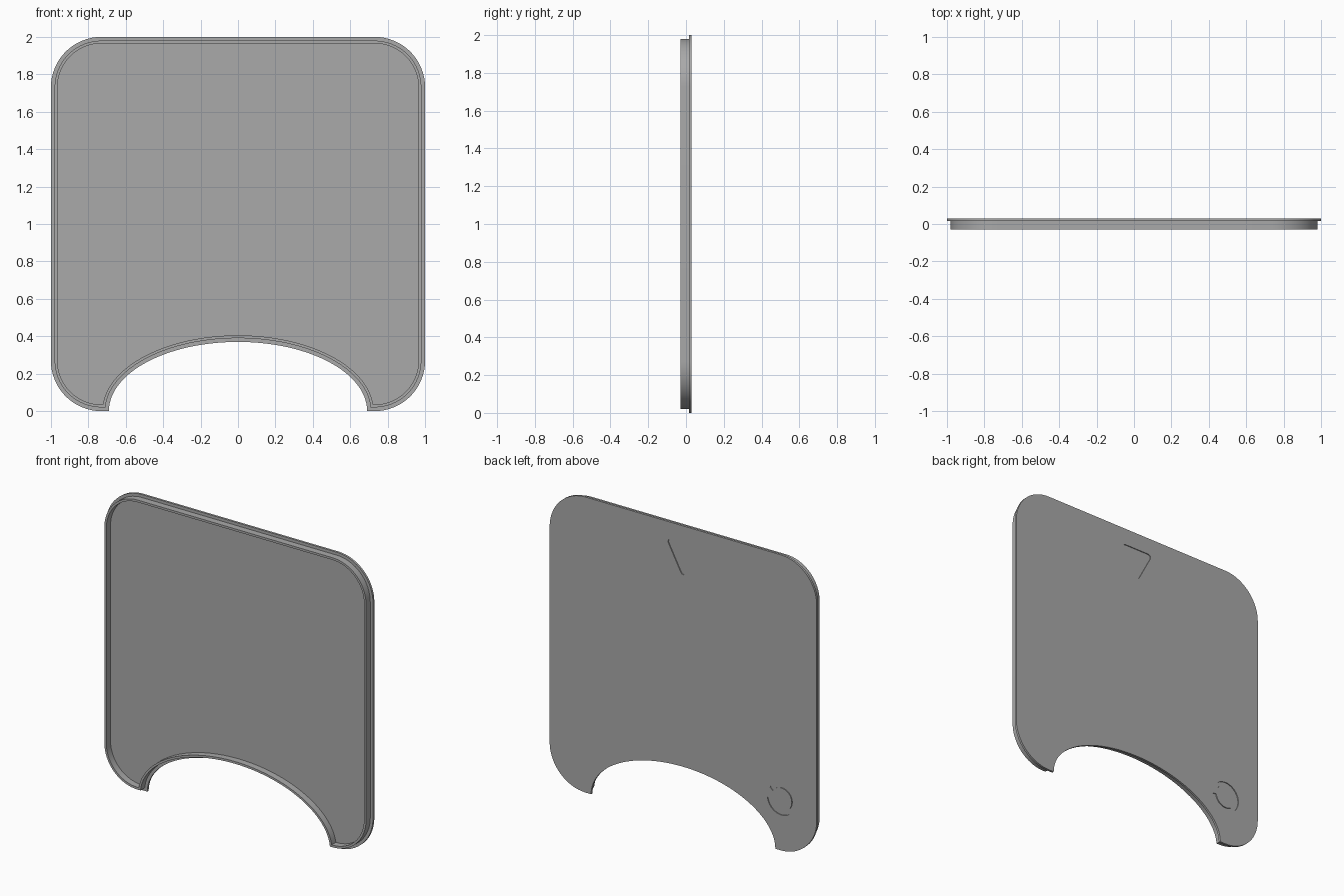
import bpy, bmesh
from math import sin, cos, pi, sqrt, asin, radians

cube = bpy.data.objects.get("Cube")
if cube:
    bpy.data.objects.remove(cube, do_unlink=True)

CORNER = 0.27              # corner radius of the cover
ARCH_W, ARCH_H = 0.69, 0.37  # half width and height of the arched cutout
FRONT, SEAM, BACK = -0.03, 0.015, 0.03
MARK_DEPTH = 0.006

grey = bpy.data.materials.new("plain grey")
grey.use_nodes = True
colour = (0.4, 0.4, 0.4, 1)
grey.diffuse_color = colour
grey.node_tree.nodes["Principled BSDF"].inputs["Base Color"].default_value = colour


def arc(cx, cz, r, a0, a1, n):
    """Points on a circle in the xz plane, angles in degrees."""
    angles = [radians(a0 + (a1 - a0) * i / n) for i in range(n + 1)]
    return [(cx + r * cos(a), cz + r * sin(a)) for a in angles]


def outline(d):
    """Rounded square with an arched cutout, shrunk inwards by d."""
    r, c = CORNER - d, 1 - CORNER
    pts = []
    for cx, cz, start in ((c, CORNER, -90), (c, 2 - CORNER, 0),
                          (-c, 2 - CORNER, 90), (-c, CORNER, 180)):
        pts += arc(cx, cz, r, start, start + 90, 16)
    w, h = ARCH_W + d, ARCH_H + d
    low, n = asin(d / h), 56
    for i in range(n + 1):
        a = pi - low - (pi - 2 * low) * i / n
        pts.append((w * cos(a), h * sin(a)))
    return pts


def finish(name, bm):
    bmesh.ops.recalc_face_normals(bm, faces=bm.faces)
    mesh = bpy.data.meshes.new(name)
    bm.to_mesh(mesh)
    bm.free()
    mesh.materials.append(grey)
    obj = bpy.data.objects.new(name, mesh)
    bpy.context.collection.objects.link(obj)
    return obj


def prism(name, pts, y0, y1):
    bm = bmesh.new()
    face = bm.faces.new([bm.verts.new((x, y0, z)) for x, z in pts])
    out = bmesh.ops.extrude_face_region(bm, geom=[face])
    verts = [v for v in out["geom"] if isinstance(v, bmesh.types.BMVert)]
    bmesh.ops.translate(bm, verts=verts, vec=(0, y1 - y0, 0))
    return finish(name, bm)


def rim(name, outer, inner, y0, y1):
    """Upright wall between two outlines, open where it meets the panel."""
    bm = bmesh.new()
    loops = [[bm.verts.new((x, y, z)) for x, z in pts]
             for pts, y in ((outer, y1), (outer, y0), (inner, y0), (inner, y1))]
    n = len(outer)
    for a, b in zip(loops, loops[1:]):
        for i in range(n):
            j = (i + 1) % n
            bm.faces.new((a[i], a[j], b[j], b[i]))
    return finish(name, bm)


def shade(obj):
    bpy.ops.object.select_all(action='DESELECT')
    obj.select_set(True)
    bpy.context.view_layer.objects.active = obj
    bpy.ops.object.shade_smooth_by_angle(angle=radians(30))


# Back panel and the wall that stands in from its edge
panel = prism("back_panel", outline(0), SEAM, BACK)
wall = rim("rim_wall", outline(0.02), outline(0.035), FRONT, SEAM)

# Recessed rounded triangle pointing down
tri = []
for cx, cz, start in ((0.093, 1.865, -30), (-0.093, 1.865, 90), (0, 1.69, 210)):
    tri += arc(cx, cz, 0.02, start, start + 120, 8)
# Recessed open ring near the lower corner
ring = (arc(-0.735, 0.345, 0.105, 35, 355, 48)
        + arc(-0.735, 0.345, 0.078, 355, 35, 48))

for name, pts in (("triangle_cutter", tri), ("ring_cutter", ring)):
    cutter = prism(name, pts, BACK - MARK_DEPTH, BACK + 0.02)
    cutter.hide_render = True
    mod = panel.modifiers.new(name, 'BOOLEAN')
    mod.operation = 'DIFFERENCE'
    mod.solver = 'EXACT'
    mod.object = cutter
    bpy.context.view_layer.objects.active = panel
    bpy.ops.object.modifier_apply(modifier=mod.name)
    bpy.data.objects.remove(cutter, do_unlink=True)

for part in (panel, wall):
    shade(part)
